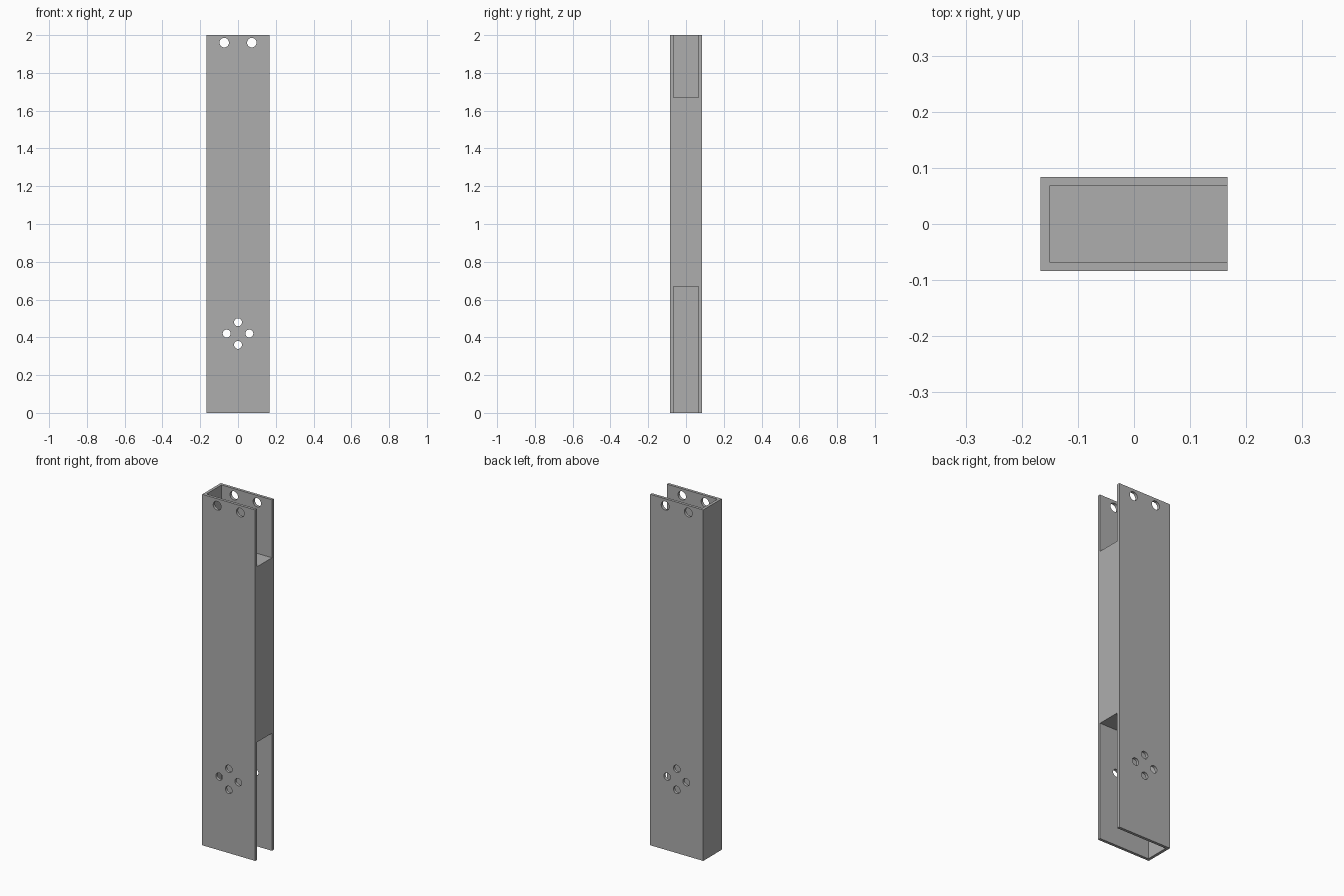
import bpy
import bmesh
from math import radians
from mathutils import Matrix, Vector

cube = bpy.data.objects.get("Cube")
if cube:
    bpy.data.objects.remove(cube, do_unlink=True)

HALF_W, HALF_D, HEIGHT, WALL = 0.167, 0.0835, 2.0, 0.016
BLOCK_BOTTOM, BLOCK_TOP = 0.67, 1.67

grey = bpy.data.materials.new("metal grey")
grey.use_nodes = True
grey.diffuse_color = (0.42, 0.42, 0.42, 1)
grey.node_tree.nodes["Principled BSDF"].inputs["Base Color"].default_value = grey.diffuse_color


def make_object(name, bm):
    mesh = bpy.data.meshes.new(name)
    bm.to_mesh(mesh)
    bm.free()
    mesh.materials.append(grey)
    obj = bpy.data.objects.new(name, mesh)
    bpy.context.collection.objects.link(obj)
    return obj


def add_box(bm, low, high):
    low, high = Vector(low), Vector(high)
    place = Matrix.Translation((low + high) / 2) @ Matrix.Diagonal((*(high - low), 1))
    bmesh.ops.create_cube(bm, size=1, matrix=place)


def add_drill(bm, x, z, radius):
    place = Matrix.Translation((x, 0, z)) @ Matrix.Rotation(radians(90), 4, "X")
    bmesh.ops.create_cone(bm, cap_ends=True, segments=32, radius1=radius,
                          radius2=radius, depth=0.4, matrix=place)


def cut(target, bm):
    """Subtract the shapes in bm from the target, then discard the cutter."""
    cutter = make_object("cutter", bm)
    cutter.hide_render = True
    mod = target.modifiers.new("cut", "BOOLEAN")
    mod.operation = "DIFFERENCE"
    mod.solver = "EXACT"
    mod.object = cutter
    bpy.context.view_layer.objects.active = target
    bpy.ops.object.modifier_apply(modifier=mod.name)
    bpy.data.objects.remove(cutter, do_unlink=True)


# Solid rectangular post
bm = bmesh.new()
add_box(bm, (-HALF_W, -HALF_D, 0), (HALF_W, HALF_D, HEIGHT))
post = make_object("channel_post", bm)

# Pockets at both ends, open on the +x side, leaving a solid middle block
bm = bmesh.new()
for low, high in ((-0.1, BLOCK_BOTTOM), (BLOCK_TOP, HEIGHT + 0.1)):
    add_box(bm, (WALL - HALF_W, WALL - HALF_D, low), (HALF_W + 0.1, HALF_D - WALL, high))
cut(post, bm)

# Pin holes at the top and a diamond of bolt holes near the bottom
bm = bmesh.new()
for side in (-1, 1):
    add_drill(bm, side * 0.073, 1.96, 0.025)
    add_drill(bm, side * 0.06, 0.42, 0.021)
    add_drill(bm, 0, 0.42 + side * 0.06, 0.021)
cut(post, bm)

# Smooth hole walls with crisp edges
bpy.ops.object.select_all(action="DESELECT")
post.select_set(True)
bpy.context.view_layer.objects.active = post
bpy.ops.object.shade_smooth_by_angle(angle=radians(30))
